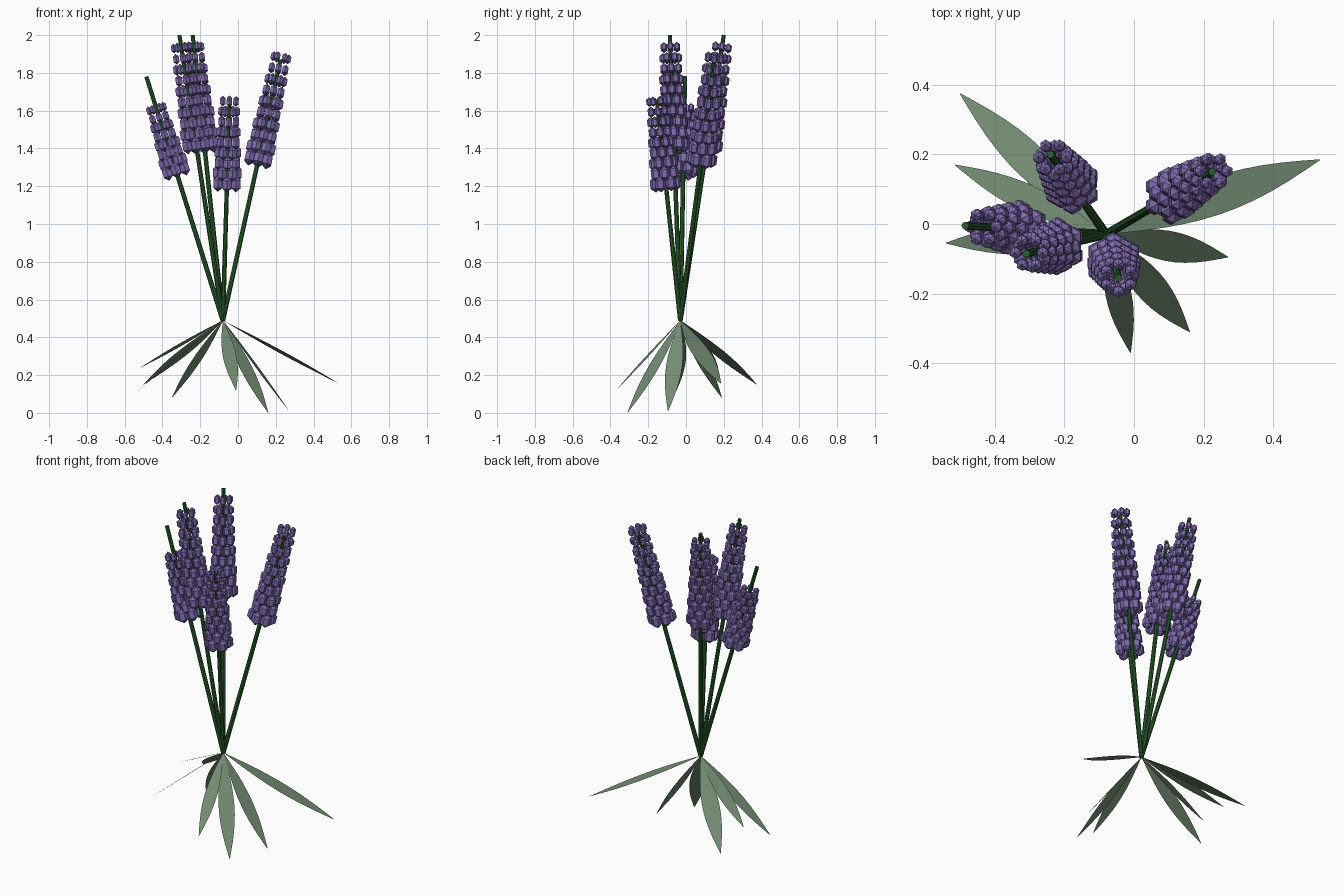
import bpy, bmesh, math
from mathutils import Vector, Matrix

cube = bpy.data.objects.get("Cube")
if cube:
    bpy.data.objects.remove(cube)


def material(name, rgb):
    m = bpy.data.materials.new(name)
    m.use_nodes = True
    m.diffuse_color = (*rgb, 1)
    m.node_tree.nodes["Principled BSDF"].inputs["Base Color"].default_value = (*rgb, 1)
    return m


LEAF = material("sage green", (0.17, 0.26, 0.17))
STEM = material("dark green", (0.022, 0.115, 0.026))
PETAL = material("lavender purple", (0.21, 0.145, 0.43))
ROOT = Vector((-0.08, -0.03, 0.49))


def finish(bm, name, mat):
    mesh = bpy.data.meshes.new(name)
    bm.to_mesh(mesh)
    bm.free()
    mesh.materials.append(mat)
    obj = bpy.data.objects.new(name, mesh)
    bpy.context.collection.objects.link(obj)
    return obj


def make_stem(name, tip):
    axis = tip - ROOT
    turn = axis.to_track_quat('Z', 'Y').to_matrix().to_4x4()
    bm = bmesh.new()
    bmesh.ops.create_cone(bm, cap_ends=True, segments=8, radius1=0.013, radius2=0.011,
                          depth=axis.length,
                          matrix=Matrix.Translation((ROOT + tip) / 2) @ turn)
    finish(bm, name, STEM)


def make_flower_head(name, tip, low, high, rows):
    # staggered rings of six-sided florets, shrinking towards the top
    axis = tip - ROOT
    # shortest rotation from upright keeps every head turned the same way
    turn = Vector((0, 0, 1)).rotation_difference(axis).to_matrix().to_4x4()
    bm = bmesh.new()
    for row in range(rows):
        t = row / (rows - 1)
        z = low + (high - low) * t
        centre = ROOT + axis * ((z - ROOT.z) / axis.z)
        size = 1 - 0.4 * t
        ring = 0.055 - 0.015 * t
        for k in range(6):
            a = math.pi / 3 * (k + 0.5 * (row % 2)) + math.pi / 6
            place = (Matrix.Translation(centre) @ turn
                     @ Matrix.Translation((ring * math.cos(a), ring * math.sin(a), 0))
                     @ Matrix.Diagonal((0.032 * size, 0.032 * size, 0.043 * size, 1)))
            bmesh.ops.create_uvsphere(bm, u_segments=6, v_segments=3, radius=1, matrix=place)
    finish(bm, name, PETAL)


def make_leaf(name, tip, steps=12):
    # flat lance-shaped blade, level across its width
    axis = tip - ROOT
    side = axis.cross(Vector((0, 0, 1))).normalized()
    bm = bmesh.new()
    previous = None
    for i in range(steps + 1):
        t = i / steps
        half = 0.073 * axis.length * math.sin(math.pi * t ** 1.05) ** 0.95 if 0 < i < steps else 0.001
        p = ROOT + axis * t
        pair = [bm.verts.new(p - side * half), bm.verts.new(p + side * half)]
        if previous:
            bm.faces.new((previous[0], pair[0], pair[1], previous[1]))
        previous = pair
    bmesh.ops.recalc_face_normals(bm, faces=bm.faces)
    bm.normal_update()
    if sum(f.normal.z for f in bm.faces) < 0:
        bmesh.ops.reverse_faces(bm, faces=bm.faces)
    finish(bm, name, LEAF)


# stem tip, lowest ring height, highest ring height, number of rings
FLOWERS = [
    ((-0.485, -0.005, 1.78), 1.285, 1.61, 8),
    ((-0.31, -0.085, 2.0), 1.42, 1.935, 10),
    ((-0.24, 0.20, 2.0), 1.42, 1.935, 10),
    ((-0.045, -0.155, 1.66), 1.215, 1.65, 9),
    ((0.225, 0.15, 1.87), 1.345, 1.88, 10),
]
for i, (tip, low, high, rows) in enumerate(FLOWERS, 1):
    make_stem(f"stem_{i}", Vector(tip))
    make_flower_head(f"flower_head_{i}", Vector(tip), low, high, rows)

LEAF_TIPS = [
    (-0.50, 0.375, 0.15), (-0.515, 0.17, 0.24), (-0.54, -0.055, 0.11), (0.535, 0.185, 0.155),
    (0.27, -0.095, 0.01), (0.16, -0.31, 0.0), (-0.01, -0.37, 0.12), (-0.35, 0.19, 0.08),
]
for i, tip in enumerate(LEAF_TIPS, 1):
    make_leaf(f"leaf_{i}", Vector(tip))
